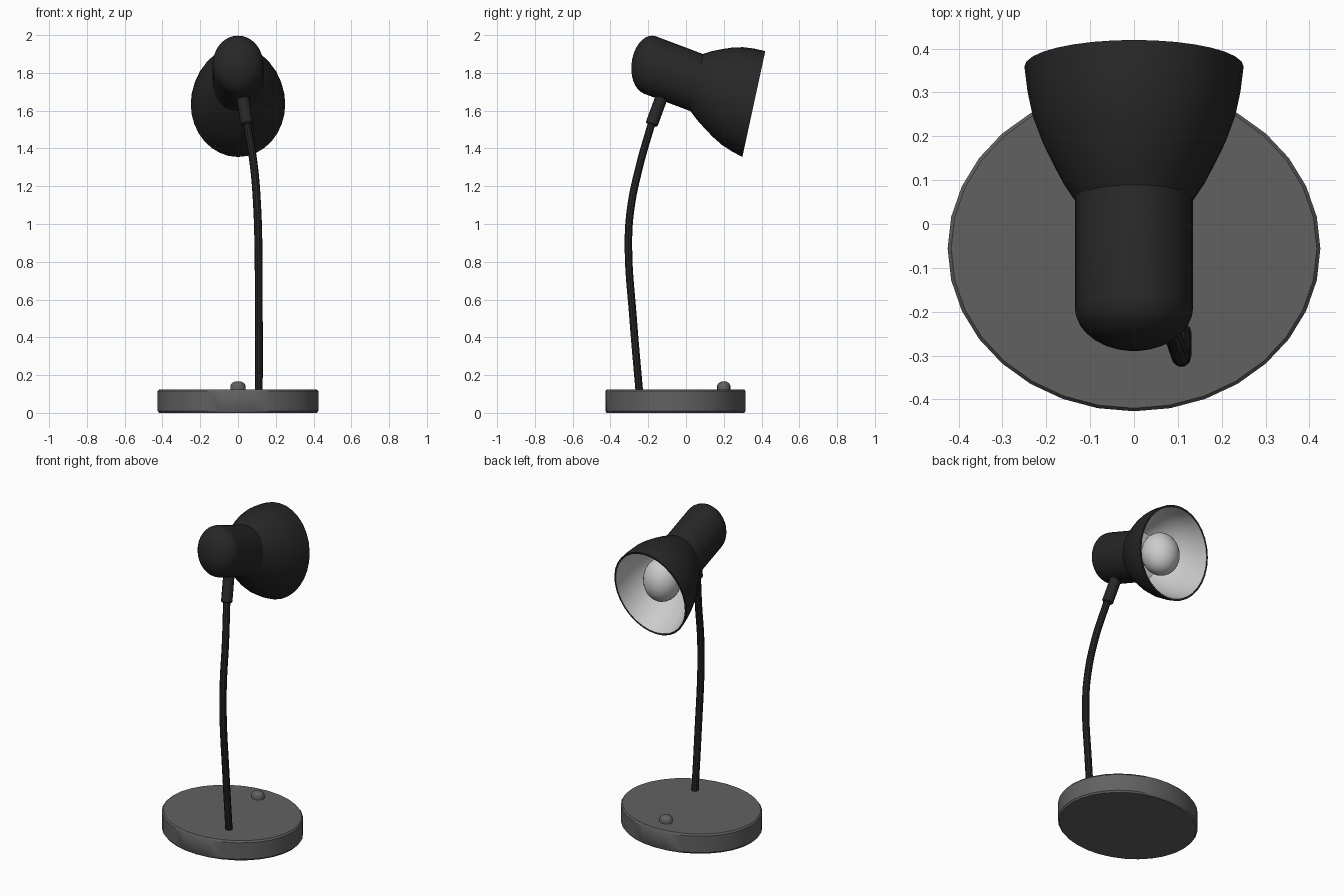
import bpy, bmesh, math
from mathutils import Vector

if "Cube" in bpy.data.objects:
    bpy.data.objects.remove(bpy.data.objects["Cube"])


def material(name, v):
    m = bpy.data.materials.new(name)
    m.diffuse_color = (v, v, v, 1)
    m.use_nodes = True
    m.node_tree.nodes["Principled BSDF"].inputs["Base Color"].default_value = m.diffuse_color
    return m


BLACK = material("black_paint", 0.02)
GREY = material("dark_grey", 0.12)
WHITE = material("white", 0.8)


def finish(ob, mat, angle=35):
    ob.data.materials.append(mat)
    bpy.ops.object.select_all(action='DESELECT')
    ob.select_set(True)
    bpy.context.view_layer.objects.active = ob
    bpy.ops.object.shade_smooth_by_angle(angle=math.radians(angle))
    return ob


def lathe(name, profile, mat, origin, axis, u, v, sides=32, flip=False):
    """Spin (along axis, radius) points around an axis, with an elliptical section."""
    o, axis, u, v = map(Vector, (origin, axis, u, v))
    bm = bmesh.new()
    rings = []
    for a, r in profile:
        n = 1 if r == 0 else sides
        rings.append([bm.verts.new(o + axis * a + (u * math.cos(t) + v * math.sin(t)) * r)
                      for t in (2 * math.pi * i / sides for i in range(n))])
    for p, q in zip(rings, rings[1:]):
        for i in range(sides):
            j = (i + 1) % sides
            if len(p) == 1:
                f = [p[0], q[i], q[j]]
            elif len(q) == 1:
                f = [p[i], q[0], p[j]]
            else:
                f = [p[i], q[i], q[j], p[j]]
            bm.faces.new(f if flip else f[::-1])
    me = bpy.data.meshes.new(name)
    bm.to_mesh(me)
    bm.free()
    ob = bpy.data.objects.new(name, me)
    bpy.context.collection.objects.link(ob)
    return finish(ob, mat)


# Oval base and switch
UP = dict(axis=(0, 0, 1), u=(1, 0, 0), v=(0, 0.873, 0))
lathe("base", [(0, 0), (0, 0.417), (0.01, 0.425), (0.115, 0.425), (0.125, 0.417), (0.125, 0)],
      GREY, (0, -0.056, 0), **UP)
lathe("switch_button", [(0.12, 0.04), (0.145, 0.04), (0.158, 0.032), (0.165, 0.018), (0.166, 0)],
      GREY, (0, 0.2, 0), sides=16, **UP)

# Lamp head: tilted, slightly skewed frame whose origin is the rim centre
HEAD = dict(origin=(0, 0.359, 1.635), axis=(0, 0.936, -0.352), u=(1, 0, 0), v=(0, 0.2427, 1.1206))
cap = [(-0.587 - 0.1 * math.cos(t), 0.135 * math.sin(t))
       for t in (math.pi / 2 * i / 8 for i in range(9))]
lathe("lamp_housing", cap + [(-0.323, 0.135)], BLACK, **HEAD)

outer = [(-0.323, 0.135), (-0.28, 0.162), (-0.23, 0.187), (-0.175, 0.212),
         (-0.12, 0.231), (-0.06, 0.243), (0, 0.25)]
lathe("shade_outside", outer + [(0, 0.24)], BLACK, **HEAD)
lathe("shade_lining", [(-0.315, 0)] + [(min(a + 0.008, 0), r - 0.01) for a, r in outer],
      WHITE, flip=True, **HEAD)

# Bulb with neck
bulb = [(-0.315, 0.05), (-0.25, 0.055)]
bulb += [(-0.13 - 0.113 * math.cos(t), 0.113 * math.sin(t))
         for t in (math.pi * i / 14 for i in range(3, 14))]
lathe("bulb", bulb + [(-0.017, 0)], WHITE, **HEAD)

# Bent arm
cu = bpy.data.curves.new("arm", 'CURVE')
cu.dimensions = '3D'
cu.bevel_depth = 0.021
cu.bevel_resolution = 3
cu.resolution_u = 6
cu.use_fill_caps = True
path = [(0.11, -0.247, 0.11), (0.11, -0.28, 0.5), (0.108, -0.305, 0.89), (0.102, -0.293, 1.08),
        (0.085, -0.248, 1.3), (0.047, -0.18, 1.54)]
sp = cu.splines.new('BEZIER')
sp.bezier_points.add(len(path) - 1)
for bp, co in zip(sp.bezier_points, path):
    bp.co = co
    bp.handle_left_type = bp.handle_right_type = 'AUTO'
arm = bpy.data.objects.new("arm", cu)
bpy.context.collection.objects.link(arm)
bpy.context.view_layer.objects.active = arm
arm.select_set(True)
bpy.ops.object.convert(target='MESH')
finish(bpy.context.view_layer.objects.active, BLACK)

# Sleeve joining arm and housing
low, high = Vector((0.048, -0.183, 1.525)), Vector((0.02, -0.115, 1.71))
d = high - low
L = d.length
d.normalize()
side = d.cross(Vector((0, 1, 0))).normalized()
lathe("sleeve", [(0, 0), (0, 0.028), (0.006, 0.033), (L, 0.033), (L, 0)],
      BLACK, low, d, side, d.cross(side), sides=12)
